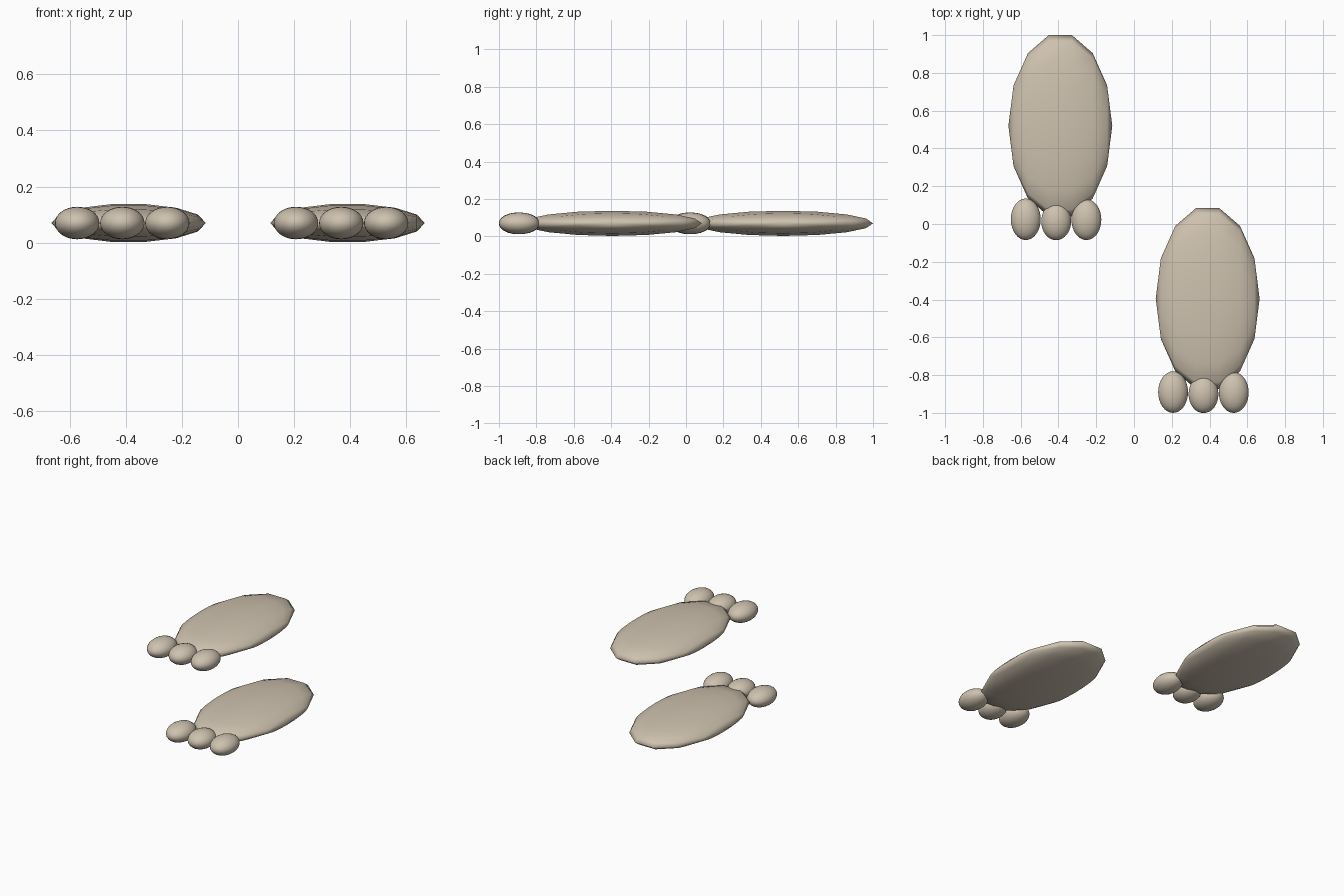
import bpy, math

if "Cube" in bpy.data.objects:
    bpy.data.objects.remove(bpy.data.objects["Cube"])

skin = bpy.data.materials.new("warm beige")
skin.diffuse_color = (0.62, 0.54, 0.43, 1)
skin.use_nodes = True
skin.node_tree.nodes["Principled BSDF"].inputs["Base Color"].default_value = skin.diffuse_color


def ellipsoid(name, centre, radii, segments, rings):
    """Smooth ellipsoid whose poles lie along x."""
    bpy.ops.mesh.primitive_uv_sphere_add(segments=segments, ring_count=rings, radius=1)
    ob = bpy.context.object
    ob.name = name
    ob.rotation_euler = (0, math.pi / 2, 0)
    bpy.ops.object.transform_apply(location=False, rotation=True, scale=False)
    ob.scale = radii
    bpy.ops.object.transform_apply(location=False, rotation=False, scale=True)
    ob.location = centre
    bpy.ops.object.shade_smooth()
    ob.data.materials.append(skin)
    return ob


# Toes: x, y, length radius
TOES = [("outer", -0.573, 0.025, 0.110),
        ("middle", -0.412, 0.014, 0.100),
        ("inner", -0.252, 0.023, 0.108)]

# Two identical feet, the second one a step ahead
for side, dx, dy in (("left", 0, 0), ("right", 0.78, -0.915)):
    # Flat sole, coarse rings
    ellipsoid(side + "_foot", (-0.39 + dx, 0.52 + dy, 0.07),
              (0.275, 0.492, 0.069), 16, 7)
    # Three rounded toes
    for label, x, y, ry in TOES:
        ellipsoid(f"{side}_{label}_toe", (x + dx, y + dy, 0.07),
                  (0.079, ry, 0.058), 24, 16)
